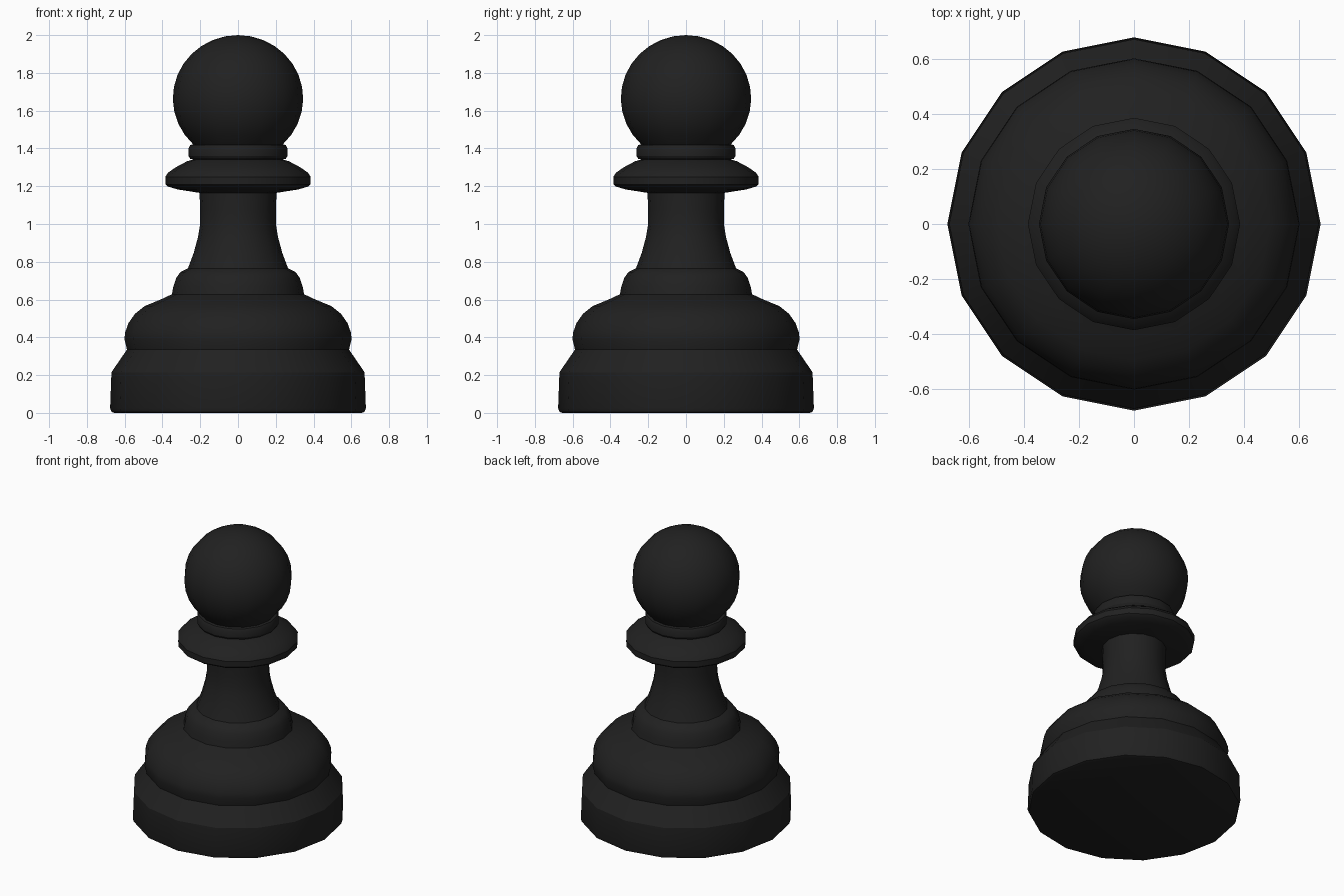
import bpy, bmesh
from math import sin, cos, pi, radians, asin, sqrt

if "Cube" in bpy.data.objects:
    bpy.data.objects.remove(bpy.data.objects["Cube"])

SIDES = 16

black = bpy.data.materials.new("black")
black.diffuse_color = (0.015, 0.015, 0.015, 1)
black.use_nodes = True
black.node_tree.nodes["Principled BSDF"].inputs["Base Color"].default_value = black.diffuse_color


def lathe(name, profile):
    """Revolve (radius, z) points, listed bottom to top, around z."""
    bm = bmesh.new()
    rings = []
    for r, z in profile:
        if r == 0:
            rings.append([bm.verts.new((0, 0, z))] * SIDES)
        else:
            rings.append([bm.verts.new((r * cos(2 * pi * i / SIDES), r * sin(2 * pi * i / SIDES), z))
                          for i in range(SIDES)])
    for low, high in zip(rings, rings[1:]):
        for i in range(SIDES):
            j = (i + 1) % SIDES
            corners = list(dict.fromkeys((low[i], low[j], high[j], high[i])))
            bm.faces.new(corners)
    mesh = bpy.data.meshes.new(name)
    bm.to_mesh(mesh)
    bm.free()
    ob = bpy.data.objects.new(name, mesh)
    bpy.context.collection.objects.link(ob)
    mesh.materials.append(black)
    bpy.ops.object.select_all(action='DESELECT')
    ob.select_set(True)
    bpy.context.view_layer.objects.active = ob
    bpy.ops.object.shade_smooth_by_angle(angle=radians(30))
    return ob


# Foot with a small bevel and a sloped shoulder
lathe("foot", [(0, 0), (0.655, 0), (0.67, 0.006), (0.677, 0.025), (0.67, 0.215),
               (0.588, 0.335)])

# Bulging body above the foot
lathe("body", [(0.588, 0.335), (0.601, 0.39), (0.598, 0.425), (0.58, 0.475),
               (0.545, 0.525), (0.495, 0.565), (0.41, 0.60), (0.35, 0.628)])

# Rounded step under the stem
lathe("step", [(0.35, 0.628), (0.342, 0.67), (0.327, 0.715), (0.305, 0.745),
               (0.265, 0.765)])

# Concave stem
lathe("stem", [(0.265, 0.765), (0.235, 0.845), (0.212, 0.93), (0.202, 0.99),
               (0.2, 1.07), (0.204, 1.165)])

# Wide collar
lathe("collar", [(0.204, 1.165), (0.32, 1.183), (0.37, 1.198), (0.384, 1.21),
                 (0.385, 1.25), (0.37, 1.272), (0.33, 1.30), (0.27, 1.332),
                 (0.235, 1.342)])

# Thin neck ring
lathe("neck_ring", [(0.235, 1.342), (0.253, 1.345), (0.262, 1.36), (0.262, 1.40),
                    (0.253, 1.418), (0.235, 1.422)])

# Ball head, cut off where it meets the ring
CENTRE, RADIUS, HEIGHT, STEPS = 1.665, 0.345, 0.335, 12
start = asin((1.422 - CENTRE) / HEIGHT)
angles = [start + (pi / 2 - start) * k / STEPS for k in range(STEPS)]
lathe("head", [(RADIUS * cos(a), CENTRE + HEIGHT * sin(a)) for a in angles] + [(0, 2.0)])
